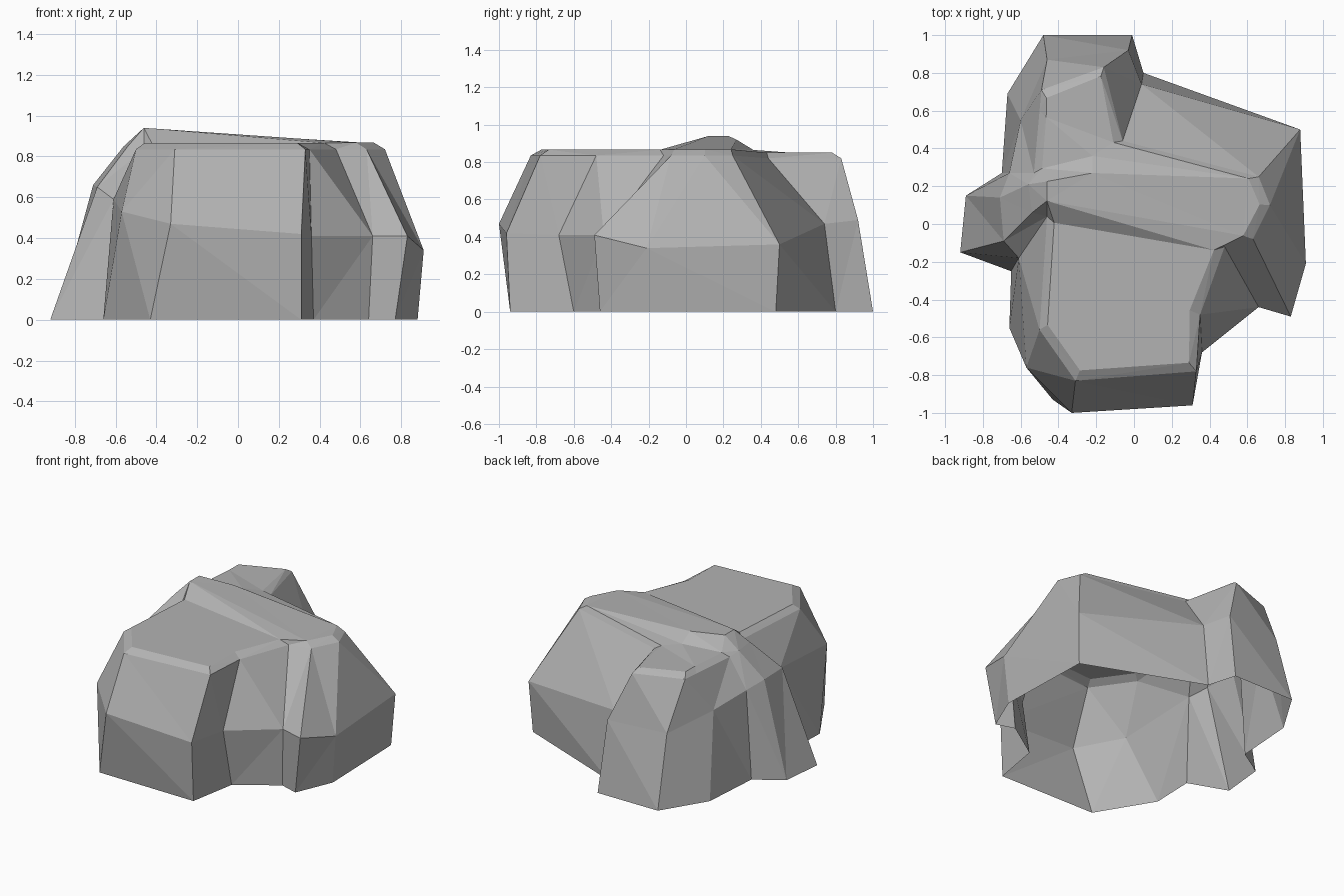
import bpy
import bmesh
from mathutils import Vector

cube = bpy.data.objects.get("Cube")
if cube:
    bpy.data.objects.remove(cube, do_unlink=True)

# One stone colour for the whole boulder
stone = bpy.data.materials.new("stone_grey")
stone.use_nodes = True
grey = (0.45, 0.45, 0.45, 1)
stone.diffuse_color = grey
stone.node_tree.nodes["Principled BSDF"].inputs["Base Color"].default_value = grey

mesh_builder = bmesh.new()


def add_lobe(columns, centre, bevel, shoulder_z, rim_z):
    """Make vertical facet edges: foot, waist, shoulder and a bevelled rim."""
    lobe = []
    for foot, waist, shoulder in columns:
        edge = Vector(shoulder)
        rim = edge + (Vector(centre) - edge).normalized() * bevel
        points = [(*foot, 0), waist, (*edge, shoulder_z), (*rim, rim_z)]
        lobe.append([mesh_builder.verts.new(point) for point in points])
    return lobe


# Front lobe, from its front corner round to the notch beside the ridge
front_lobe = add_lobe([
    ((-.43, -.93), (-.33, -1, .47), (-.31, -.83)),
    ((.31, -.94), (.31, -.96, .42), (.33, -.78)),
    ((.37, -.6), (.36, -.68, .41), (.35, -.48)),
    ((.64, -.42), (.66, -.44, .41), (.48, -.12)),
], centre=(-.08, -.3), bevel=.06, shoulder_z=.835, rim_z=.866)

# Broad end of the ridge
ridge_end = add_lobe([
    ((.77, -.46), (.83, -.49, .41), (.63, -.08)),
    ((.88, -.2), (.91, -.21, .34), (.72, .1)),
    ((.86, .48), (.88, .5, .36), (.66, .25)),
], centre=(0, .14), bevel=.055, shoulder_z=.835, rim_z=.868)

# Back lobe with its outward spur
back_lobe = add_lobe([
    ((.05, .8), (.04, .74, .47), (-.06, .44)),
    ((-.01, 1), (-.03, .92, .49), (-.16, .83)),
    ((-.48, 1), (-.46, .87, .49), (-.49, .71)),
    ((-.67, .69), (-.6, .55, .57), (-.5, .6)),
    ((-.7, .27), (-.66, .27, .62), (-.53, .27)),
], centre=(-.3, .4), bevel=.05, shoulder_z=.82, rim_z=.85)

# Raised end of the ridge
ridge_peak = add_lobe([
    ((-.89, .15), (-.71, .14, .66), (-.56, .21)),
    ((-.92, -.15), (-.69, -.09, .65), (-.54, .06)),
], centre=(-.3, .25), bevel=.1, shoulder_z=.85, rim_z=.94)

# Flank joining the raised end back to the front lobe
flank = add_lobe([
    ((-.65, -.25), (-.61, -.18, .59), (-.46, .04)),
    ((-.66, -.55), (-.57, -.76, .53), (-.5, -.56)),
], centre=(-.08, -.3), bevel=.05, shoulder_z=.835, rim_z=.866)

# Side walls, open underneath
ring = front_lobe + ridge_end + back_lobe + ridge_peak + flank
for here, after in zip(ring, ring[1:] + ring[:1]):
    for low in range(3):
        mesh_builder.faces.new((here[low], after[low], after[low + 1], here[low + 1]))


def rims(lobe):
    return [column[-1] for column in lobe]


# Top surfaces: front plateau, ridge slopes, ridge crest and back plateau
front, end, back, peak, side = map(
    rims, (front_lobe, ridge_end, back_lobe, ridge_peak, flank))
crest = mesh_builder.verts.new((-.22, .27, .92))
hollow = mesh_builder.verts.new((-.22, .36, .865))
for outline in (
    front + side,
    [side[0], front[-1], end[0], peak[-1]],
    [peak[-1], end[0], end[1], end[2], crest, peak[0]],
    [peak[0], crest, hollow, back[-1]],
    [crest, end[2], hollow],
    [hollow, end[2], back[0]],
    [hollow] + back,
):
    mesh_builder.faces.new(outline)

# Split bent facets into flat ones
bmesh.ops.triangulate(mesh_builder, faces=mesh_builder.faces[:])
bmesh.ops.recalc_face_normals(mesh_builder, faces=mesh_builder.faces[:])
mesh = bpy.data.meshes.new("boulder")
mesh_builder.to_mesh(mesh)
mesh_builder.free()
mesh.materials.append(stone)
boulder = bpy.data.objects.new("boulder", mesh)
bpy.context.collection.objects.link(boulder)
